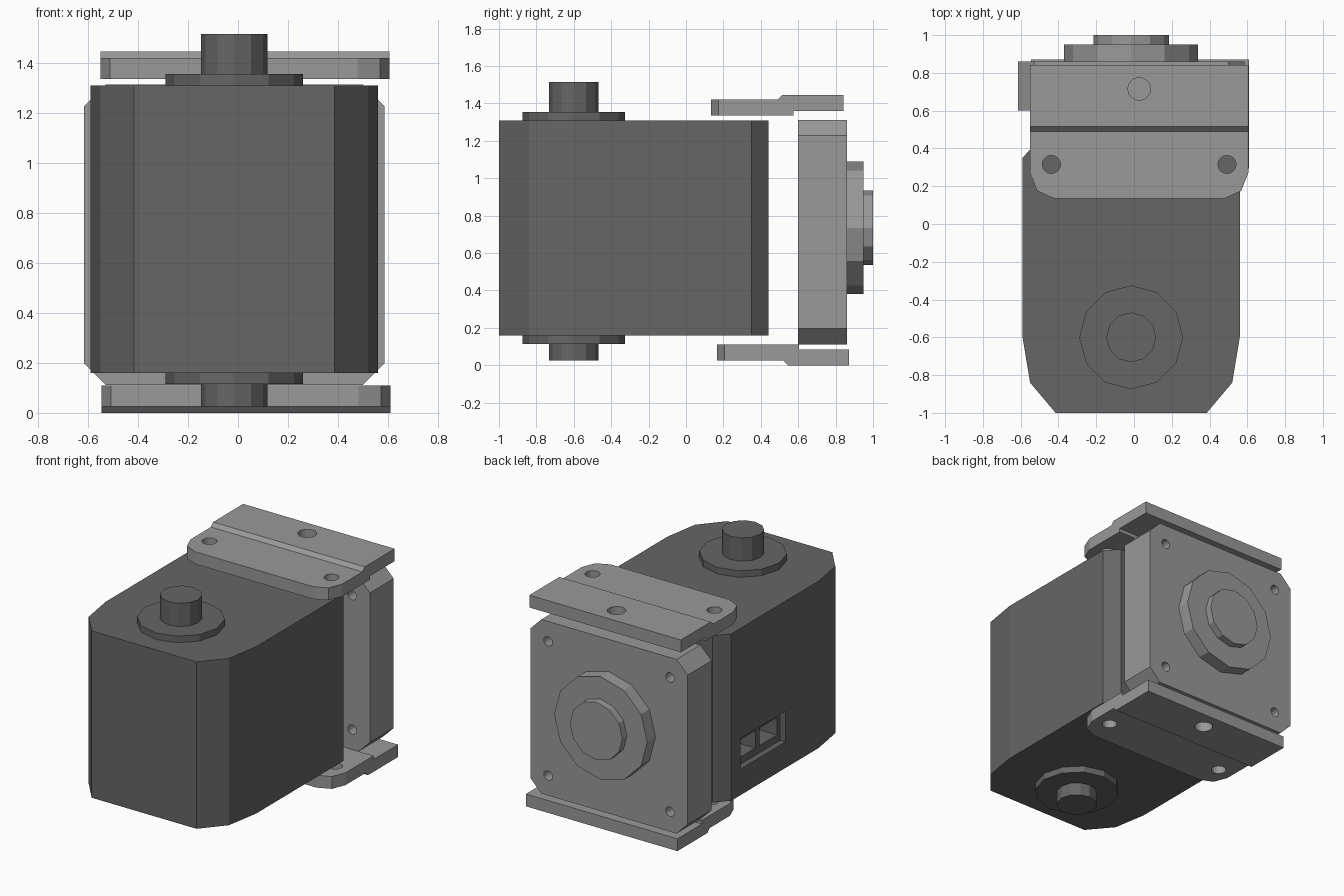
import bpy, bmesh, math
from mathutils import Matrix, Vector

cube = bpy.data.objects.get("Cube")
if cube:
    bpy.data.objects.remove(cube, do_unlink=True)

CX = -0.015      # shared centre line of the motor
MID_Z = 0.735    # mid height of the motor


def make_material(name, grey):
    mat = bpy.data.materials.new(name)
    mat.use_nodes = True
    colour = (grey, grey, grey, 1)
    mat.diffuse_color = colour
    mat.node_tree.nodes["Principled BSDF"].inputs["Base Color"].default_value = colour
    return mat


DARK = make_material("dark grey plastic", 0.133)
LIGHT = make_material("light grey metal", 0.319)

# Axis maps: profile (a, b) and extrusion depth to world position
AXES = {
    "X": lambda a, b, d: Vector((d, a, b)),
    "Y": lambda a, b, d: Vector((a, d, b)),
    "Z": lambda a, b, d: Vector((a, b, d)),
}


def prism(name, points, axis, start, end, mat):
    """Extrude a flat outline along one axis."""
    place = AXES[axis]
    bm = bmesh.new()
    rings = [[bm.verts.new(place(a, b, d)) for a, b in points] for d in (start, end)]
    bm.faces.new(rings[0])
    bm.faces.new(rings[1])
    n = len(points)
    for i in range(n):
        j = (i + 1) % n
        bm.faces.new((rings[0][i], rings[0][j], rings[1][j], rings[1][i]))
    bmesh.ops.recalc_face_normals(bm, faces=bm.faces)
    mesh = bpy.data.meshes.new(name)
    bm.to_mesh(mesh)
    bm.free()
    mesh.materials.append(mat)
    obj = bpy.data.objects.new(name, mesh)
    bpy.context.collection.objects.link(obj)
    return obj


def circle(a, b, radius, sides=12):
    turn = 2 * math.pi / sides
    return [(a + radius * math.cos(i * turn), b + radius * math.sin(i * turn))
            for i in range(sides)]


def rect(a0, a1, b0, b1):
    return [(a0, b0), (a1, b0), (a1, b1), (a0, b1)]


def combine(obj, tool, operation="DIFFERENCE"):
    """Apply a boolean and discard the tool object."""
    tool.hide_render = True
    mod = obj.modifiers.new("cut", "BOOLEAN")
    mod.operation = operation
    mod.solver = "EXACT"
    mod.object = tool
    bpy.context.view_layer.update()
    result = bpy.data.meshes.new_from_object(
        obj.evaluated_get(bpy.context.evaluated_depsgraph_get()))
    obj.modifiers.clear()
    obj.data = result
    bpy.data.objects.remove(tool, do_unlink=True)


# Motor body with tapered front and chamfered back corners
half = [(0.4, -1), (0.535, -0.84), (0.575, -0.6), (0.575, 0.35), (0.495, 0.44)]
outline = [(CX + x, y) for x, y in half] + [(CX - x, y) for x, y in reversed(half)]
body = prism("motor_body", outline, "Z", 0.16, 1.31, DARK)

# Connector socket: shallow recess with two pockets
combine(body, prism("recess_cutter", rect(-0.24, 0.25, 0.34, 0.55), "X", -0.7, -0.55, DARK))
for y in (-0.205, 0.03):
    combine(body, prism("pocket_cutter", rect(y, y + 0.19, 0.39, 0.51), "X", -0.65, -0.42, DARK))

# Collars and shafts on the top and bottom of the body
for side, sign in (("top", 1), ("bottom", -1)):
    face, collar, tip = (MID_Z + sign * h for h in (0.575, 0.62, 0.78 if sign > 0 else 0.71))
    prism(side + "_collar", circle(CX, -0.6, 0.275), "Z", face, collar, DARK)
    prism(side + "_shaft", circle(CX, -0.6, 0.132), "Z", collar, tip, DARK)

# Rear flange plate with chamfered corners and screw holes
W, C, FZ = 0.6, 0.085, 0.7125
quarter = [(W, W - C), (W - C, W)]
corners = (quarter + [(-x, z) for x, z in reversed(quarter)]
           + [(-x, -z) for x, z in quarter] + [(x, -z) for x, z in reversed(quarter)])
flange = prism("rear_flange", [(CX + x, FZ + z) for x, z in corners], "Y", 0.6, 0.86, LIGHT)
for sx in (-1, 1):
    for sz in (-1, 1):
        hole = circle(CX + sx * 0.465, FZ + sz * 0.4625, 0.033)
        combine(flange, prism("screw_cutter", hole, "Y", 0.5, 1, LIGHT))

# Stepped horn on the flange
prism("horn_disc", circle(CX, MID_Z, 0.355), "Y", 0.86, 0.95, LIGHT)
prism("horn_hub", circle(CX, MID_Z, 0.2), "Y", 0.95, 1.0, LIGHT)


def bracket(name, cx, dy, flip):
    """Joggled mounting plate: side profile trimmed by a rounded plan."""
    profile = [(0.135, 0.025), (0.49, 0.025), (0.515, 0), (0.842, 0),
               (0.842, 0.085), (0.575, 0.085), (0.575, 0.11), (0.135, 0.11)]
    points = [(y + dy, z if flip else 1.445 - z) for y, z in profile]
    plate = prism(name, points, "X", cx - 0.5775, cx + 0.5775, LIGHT)
    edge = [(0.45, 0.135), (0.54, 0.175), (0.5775, 0.27), (0.5775, 0.842)]
    # Corner wedges and screw holes are cut through the plate
    for s in (-1, 1):
        wedge = [(0.45, 0.0), (0.45, 0.135), (0.54, 0.175), (0.5775, 0.27), (0.7, 0.27), (0.7, 0.0)]
        combine(plate, prism("corner_cutter", [(cx + s * x, y + dy) for x, y in wedge],
                             "Z", -0.5, 2, LIGHT))
        combine(plate, prism("hole_cutter", circle(cx + s * 0.465, 0.315 + dy, 0.048, 16),
                             "Z", -0.5, 2, LIGHT))
    combine(plate, prism("hole_cutter", circle(cx, 0.715 + dy, 0.06, 16), "Z", -0.5, 2, LIGHT))
    return plate


bracket("top_bracket", 0.0275, 0.0, False)
bracket("bottom_bracket", 0.0325, 0.03, True)
